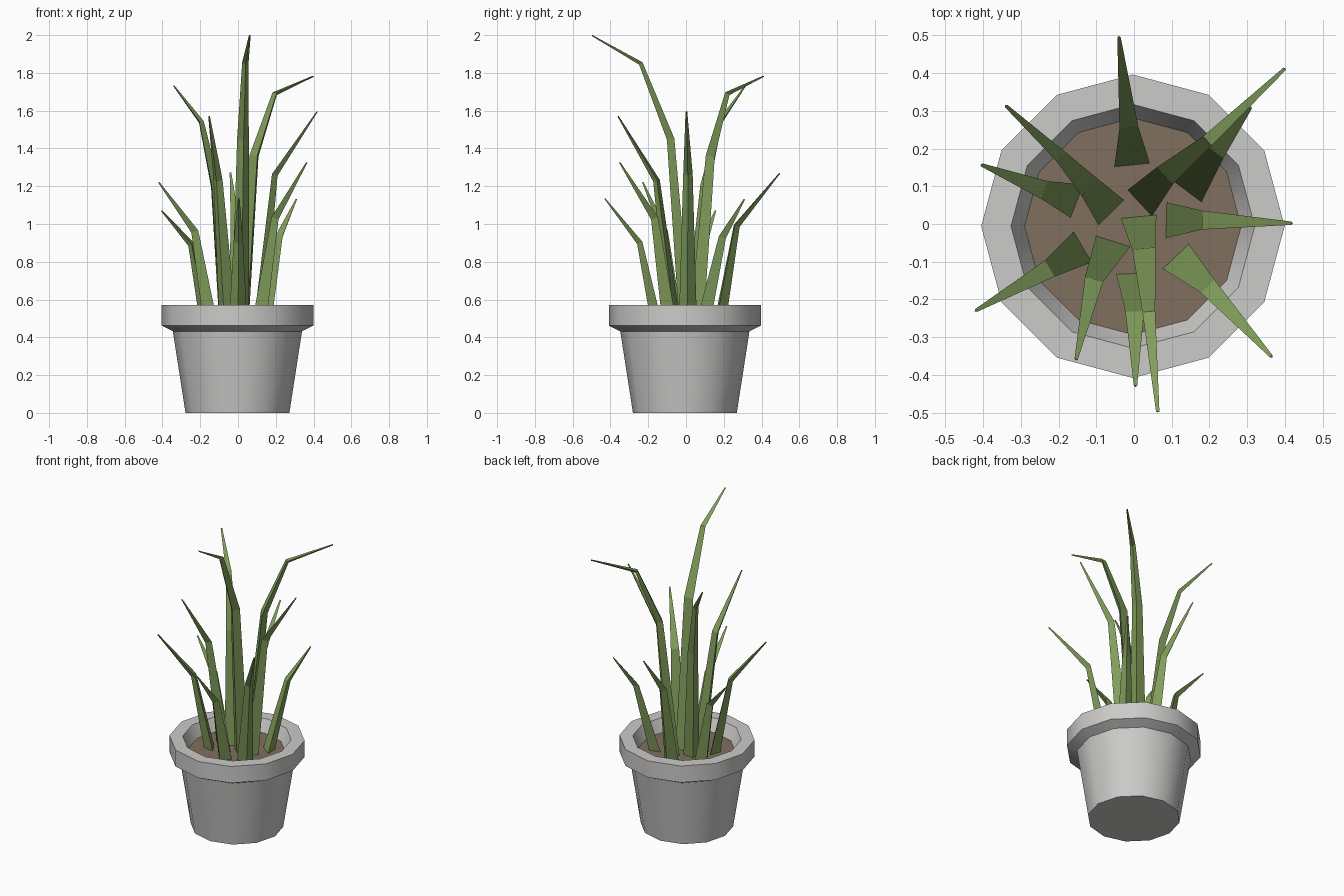
import bpy, bmesh, math
from mathutils import Vector

if "Cube" in bpy.data.objects:
    bpy.data.objects.remove(bpy.data.objects["Cube"])


def material(name, rgb):
    m = bpy.data.materials.new(name)
    m.diffuse_color = (*rgb, 1)
    m.use_nodes = True
    m.node_tree.nodes["Principled BSDF"].inputs["Base Color"].default_value = m.diffuse_color
    return m


GREY = material("pale grey clay", (0.60, 0.595, 0.585))
SOIL = material("brown soil", (0.215, 0.16, 0.112))
GREEN = material("leaf green", (0.22, 0.34, 0.105))
CX, CY = -0.003, -0.006


def add_object(name, bm, mat, smooth=None):
    bmesh.ops.recalc_face_normals(bm, faces=bm.faces)
    me = bpy.data.meshes.new(name)
    bm.to_mesh(me)
    bm.free()
    me.materials.append(mat)
    ob = bpy.data.objects.new(name, me)
    bpy.context.collection.objects.link(ob)
    if smooth:
        bpy.ops.object.select_all(action='DESELECT')
        ob.select_set(True)
        bpy.context.view_layer.objects.active = ob
        bpy.ops.object.shade_smooth_by_angle(angle=math.radians(smooth))
    return ob


def lathe(name, profile, mat, sides=12, smooth=None):
    """Turn a (radius, z) profile; both ends are capped."""
    bm = bmesh.new()
    rings = [[bm.verts.new((CX + r * math.cos(math.tau * i / sides),
                            CY + r * math.sin(math.tau * i / sides), z))
              for i in range(sides)] for r, z in profile]
    for a, b in zip(rings, rings[1:]):
        for i in range(sides):
            j = (i + 1) % sides
            bm.faces.new((a[i], a[j], b[j], b[i]))
    bm.faces.new(rings[0])
    bm.faces.new(rings[-1])
    return add_object(name, bm, mat, smooth)


# Pot: tapered body, flared collar, rim and sloping inner wall
lathe("pot", [(0.275, 0), (0.342, 0.432), (0.402, 0.462), (0.402, 0.57),
              (0.323, 0.57), (0.283, 0.48)], GREY, smooth=32)
# Soil disc
lathe("soil", [(0.284, 0.482), (0.287, 0.492)], SOIL)


def leaf(name, path):
    """Tapering blade: flat inner face, ridge along the outside."""
    pts = [Vector(p) for p in path]
    widths = [0.095, 0.062, 0.034, 0.009] if len(pts) == 4 else [0.095, 0.05, 0.009]
    d = pts[-1] - pts[0]
    out = Vector((d.x, d.y, 0)).normalized()
    side = Vector((-out.y, out.x, 0))
    bm = bmesh.new()
    rings = []
    for i, (p, w) in enumerate(zip(pts, widths)):
        a, b = pts[max(i - 1, 0)], pts[min(i + 1, len(pts) - 1)]
        n = side.cross((b - a).normalized())
        if n.dot(out) < 0:
            n = -n
        if i == 0:
            n = out
        depth = 0 if i == len(pts) - 1 else w * 0.6
        depth = max(depth, 0.006)
        shift = n * (depth * 0.5 if i else 0)
        rings.append([bm.verts.new(q - shift) for q in
                      (p - side * w / 2, p + side * w / 2, p + n * depth)])
    for a, b in zip(rings, rings[1:]):
        for i in range(3):
            j = (i + 1) % 3
            bm.faces.new((a[i], a[j], b[j], b[i]))
    bm.faces.new(rings[0])
    bm.faces.new(rings[-1])
    add_object(name, bm, GREEN)


# Leaves: inner base point, bends, tip
Z = 0.485
LEAVES = [
    [(0.012, 0.02, Z), (0.028, -0.083, 1.45), (0.04, -0.24, 1.85), (0.063, -0.498, 1.998)],
    [(0.015, 0.055, Z), (0.095, 0.14, 1.36), (0.2, 0.225, 1.69), (0.4, 0.412, 1.782)],
    [(0.085, 0.01, Z), (0.195, 0.01, 1.26), (0.419, 0.002, 1.595)],
    [(-0.06, 0.03, Z), (-0.13, 0.11, 1.2), (-0.2, 0.185, 1.54), (-0.34, 0.314, 1.73)],
    [(-0.055, -0.045, Z), (-0.11, -0.16, 1.23), (-0.154, -0.36, 1.57)],
    [(-0.135, -0.06, Z), (-0.235, -0.125, 0.96), (-0.42, -0.23, 1.22)],
    [(-0.15, 0.06, Z), (-0.25, 0.095, 0.89), (-0.405, 0.157, 1.07)],
    [(-0.005, 0.155, Z), (-0.015, 0.27, 0.99), (-0.04, 0.497, 1.27)],
    [(0.0, -0.13, Z), (0.002, -0.245, 0.9), (0.004, -0.43, 1.135)],
    [(0.11, -0.085, Z), (0.205, -0.175, 1.03), (0.365, -0.352, 1.325)],
    [(0.14, 0.085, Z), (0.225, 0.2, 0.93), (0.31, 0.31, 1.13)],
]
for i, path in enumerate(LEAVES):
    leaf(f"leaf_{i + 1}", path)
